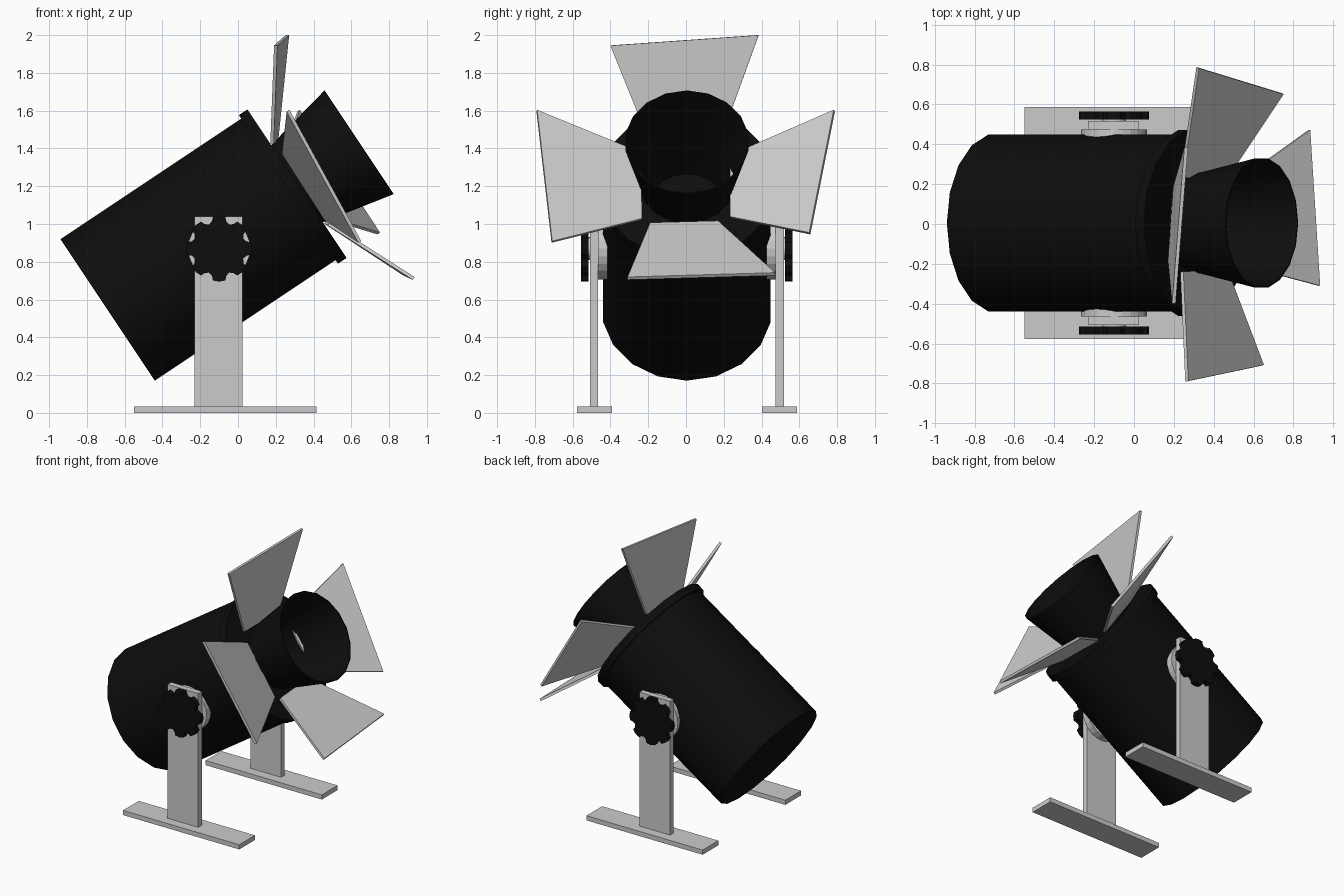
import bpy, bmesh, math
from mathutils import Vector, Matrix

if "Cube" in bpy.data.objects:
    bpy.data.objects.remove(bpy.data.objects["Cube"])

Y0 = 0.005
black = bpy.data.materials.new("black_paint")
black.diffuse_color = (0.004, 0.004, 0.004, 1)
black.use_nodes = True
black.node_tree.nodes["Principled BSDF"].inputs["Base Color"].default_value = black.diffuse_color


def finish(bm, name, mat=None, smooth=False):
    bmesh.ops.recalc_face_normals(bm, faces=bm.faces)
    me = bpy.data.meshes.new(name)
    bm.to_mesh(me)
    bm.free()
    ob = bpy.data.objects.new(name, me)
    bpy.context.collection.objects.link(ob)
    if mat:
        me.materials.append(mat)
    if smooth:
        bpy.ops.object.select_all(action='DESELECT')
        ob.select_set(True)
        bpy.context.view_layer.objects.active = ob
        bpy.ops.object.shade_smooth_by_angle(angle=math.radians(30))
    return ob


def lathe(name, profile, matrix, sides=18, mat=None):
    """Revolve (distance, radius) points about local z."""
    bm = bmesh.new()
    vs = [bm.verts.new((r, 0, d)) for d, r in profile]
    es = [bm.edges.new(p) for p in zip(vs, vs[1:])]
    bmesh.ops.spin(bm, geom=vs + es, cent=(0, 0, 0), axis=(0, 0, 1),
                   angle=math.tau, steps=sides, use_duplicate=False)
    bmesh.ops.remove_doubles(bm, verts=bm.verts, dist=1e-4)
    bm.transform(matrix)
    return finish(bm, name, mat, True)


def prism(name, outline, y1, y2, mat=None):
    """Extrude an x-z outline from y1 to y2."""
    bm = bmesh.new()
    f = bm.faces.new([bm.verts.new((x, y1, z)) for x, z in outline])
    ext = bmesh.ops.extrude_face_region(bm, geom=[f])["geom"]
    bmesh.ops.translate(bm, vec=(0, y2 - y1, 0),
                        verts=[v for v in ext if isinstance(v, bmesh.types.BMVert)])
    return finish(bm, name, mat)


def rect(x1, x2, z1, z2):
    return [(x1, z1), (x2, z1), (x2, z2), (x1, z2)]


# Tilted lamp housing and flared snoot share one axis
axis = Matrix.Translation((-0.69, Y0, 0.545)) @ Matrix.Rotation(math.radians(56.3), 4, 'Y')
lathe("lamp_housing", [(0, 0), (0, .45), (1.15, .45), (1.15, .473),
                       (1.205, .473), (1.205, .25)], axis, mat=black)
lathe("snoot", [(1.0, 0), (1.0, .20), (1.2, .245), (1.6, .33), (1.6, .323),
                (1.2, .238), (1.01, .193), (1.01, 0)], axis, mat=black)

# Barn doors: two outer corners, two hinge corners
doors = {
    "top_door": [(.20, -.40, 1.945), (.262, .385, 2.0), (.205, .185, 1.45), (.18, -.19, 1.425)],
    "near_door": [(.265, -.79, 1.60), (.645, -.71, .905), (.465, -.235, 1.025), (.24, -.24, 1.375)],
    "far_door": [(.32, .785, 1.60), (.745, .655, .95), (.465, .235, 1.035), (.24, .235, 1.36)],
    "bottom_door": [(.93, -.31, .712), (.88, .472, .735), (.46, .17, 1.01), (.48, -.19, 1.0)],
}
for name, pts in doors.items():
    bm = bmesh.new()
    bm.faces.new([bm.verts.new(p) for p in pts])
    ob = finish(bm, name)
    m = ob.modifiers.new("thickness", 'SOLIDIFY')
    m.thickness, m.offset = 0.018, 0

# Scalloped knob outline
CX, CZ = -0.10, 0.87
knob = []
for i in range(8):
    for da, r in ((-11.5, .172), (-8, .15), (0, .138), (8, .15), (11.5, .172), (22.5, .175)):
        a = math.radians(22.5 + 45 * i + da)
        knob.append((CX + r * math.cos(a), CZ + r * math.sin(a)))


def circle(r, n=24):
    return [(CX + r * math.cos(math.tau * i / n), CZ + r * math.sin(math.tau * i / n))
            for i in range(n)]


# Stand on each side: foot, upright, washer, axle, knob
for side, s in (("near", -1), ("far", 1)):
    def part(name, outline, a, b, mat=None):
        prism(f"{side}_{name}", outline, Y0 + s * a, Y0 + s * b, mat)
    part("foot", rect(-.55, .415, 0, .035), .397, .583)
    part("upright", rect(-.23, .025, .035, 1.04), .47, .513)
    part("washer", circle(.165), .42, .47)
    part("axle", circle(.06), .42, .53)
    part("knob", knob, .52, .56, black)
